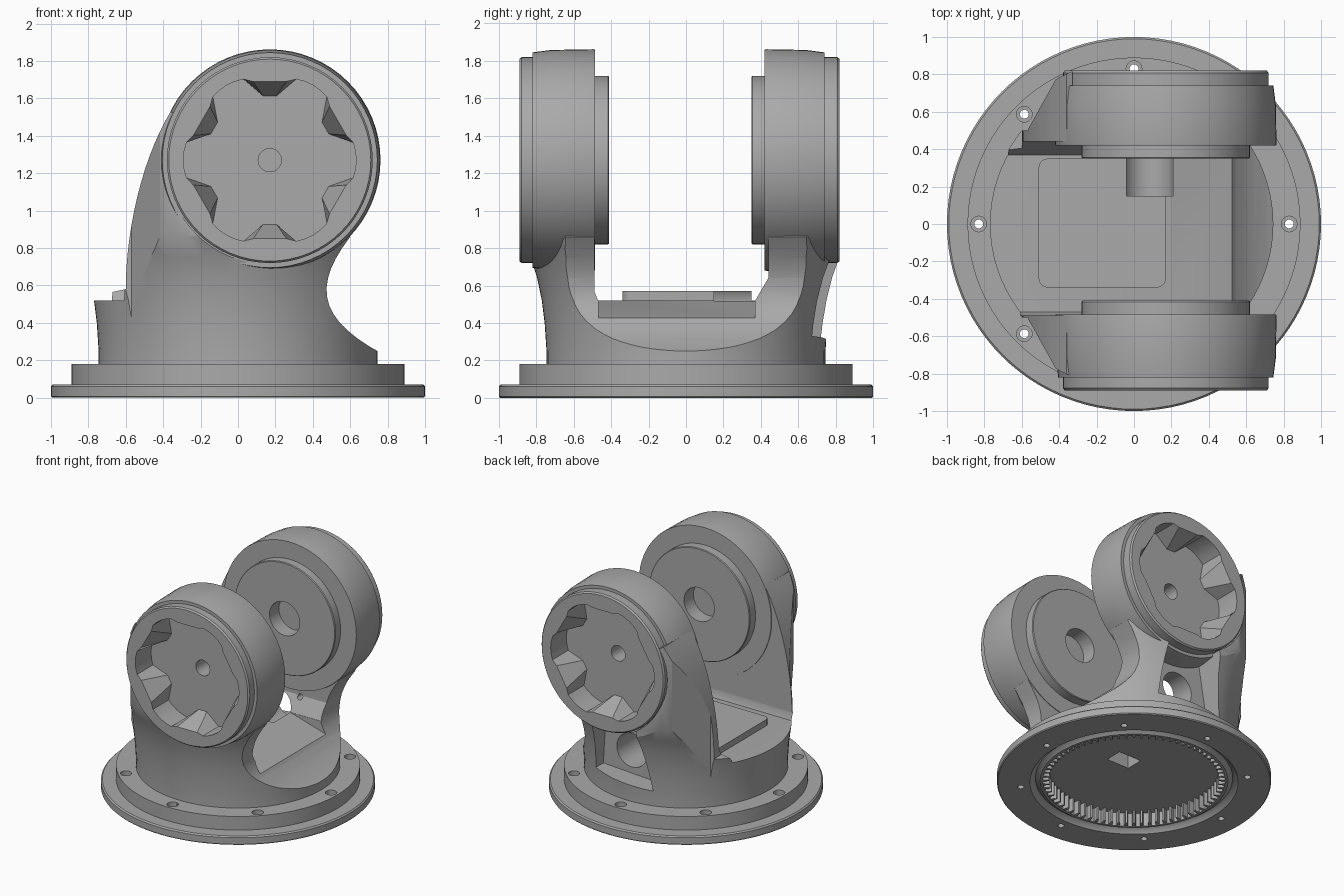
import bpy, bmesh, math
from mathutils import Matrix, Vector
from mathutils.geometry import interpolate_bezier

if "Cube" in bpy.data.objects:
    bpy.data.objects.remove(bpy.data.objects["Cube"])

grey = bpy.data.materials.new("matte grey")
grey.use_nodes = True
GREY = (0.4, 0.4, 0.4, 1)
grey.diffuse_color = GREY
grey.node_tree.nodes["Principled BSDF"].inputs["Base Color"].default_value = GREY

PIVOT_X, PIVOT_Z = 0.17, 1.27


def finish(name, bm):
    bmesh.ops.remove_doubles(bm, verts=bm.verts, dist=1e-5)
    bmesh.ops.recalc_face_normals(bm, faces=bm.faces)
    mesh = bpy.data.meshes.new(name)
    bm.to_mesh(mesh)
    bm.free()
    mesh.materials.append(grey)
    obj = bpy.data.objects.new(name, mesh)
    bpy.context.collection.objects.link(obj)
    return obj


def place(axis, u, v, w):
    return {"x": (w, u, v), "y": (u, w, v), "z": (u, v, w)}[axis]


def loft(name, axis, ring_a, a, ring_b, b):
    """Solid between two outlines at a and b along an axis."""
    bm = bmesh.new()
    va = [bm.verts.new(place(axis, u, v, a)) for u, v in ring_a]
    vb = [bm.verts.new(place(axis, u, v, b)) for u, v in ring_b]
    bm.faces.new(va)
    bm.faces.new(vb)
    n = len(va)
    for i in range(n):
        j = (i + 1) % n
        bm.faces.new((va[i], va[j], vb[j], vb[i]))
    return finish(name, bm)


def prism(name, axis, pts, a, b):
    return loft(name, axis, pts, a, pts, b)


def circle(u, v, r, n=32):
    return [(u + r * math.cos(math.tau * i / n), v + r * math.sin(math.tau * i / n))
            for i in range(n)]


def lathe(name, profile, steps, matrix=Matrix()):
    """Revolve (radius, height) points about z; both ends lie on the axis."""
    bm = bmesh.new()
    vs = [bm.verts.new((r, 0, z)) for r, z in profile]
    es = [bm.edges.new(pair) for pair in zip(vs, vs[1:])]
    bmesh.ops.spin(bm, geom=vs + es, axis=(0, 0, 1), cent=(0, 0, 0),
                   angle=math.tau, steps=steps)
    bm.transform(matrix)
    return finish(name, bm)


def boolean(obj, cutter, mode="DIFFERENCE", keep=False):
    cutter.hide_render = True
    mod = obj.modifiers.new("cut", "BOOLEAN")
    mod.operation, mod.object, mod.solver = mode, cutter, "EXACT"
    graph = bpy.context.evaluated_depsgraph_get()
    mesh = bpy.data.meshes.new_from_object(obj.evaluated_get(graph))
    obj.modifiers.clear()
    obj.data = mesh
    if not keep:
        bpy.data.objects.remove(cutter)


def curve(*pts):
    flat = [Vector((x, z)) for x, z in pts]
    return [(p.x, p.y) for p in interpolate_bezier(*flat, 14)]


# Base flange, hollow underneath
base = lathe("base_flange", [
    (0, .18), (.89, .18), (.89, .07), (.99, .07), (1, .06), (1, .007), (.993, 0),
    (.76, 0), (.74, .025), (.72, .035), (.70, .025), (.685, .01), (.665, .01),
    (.665, .12), (0, .12)], 96)
for i in range(8):
    a = math.tau * i / 8
    x, y = .83 * math.cos(a), .83 * math.sin(a)
    boolean(base, prism("screw_hole", "z", circle(x, y, .024, 16), -.1, .3))
    boolean(base, prism("screw_seat", "z", circle(x, y, .042, 20), .14, .3))

# Internal ring gear
bm = bmesh.new()
for i in range(72):
    turn = Matrix.Rotation(math.tau * i / 72, 4, "Z")
    tooth = bmesh.ops.create_cube(bm, size=1, matrix=turn @ Matrix.Translation((.645, 0, .068))
                                  @ Matrix.Diagonal((.05, .028, .11, 1)))["verts"]
    # Narrow the tip of each tooth
    for v in tooth:
        p = turn.inverted() @ v.co
        if p.x < .645:
            p.y *= .5
            v.co = turn @ p
ring_gear = finish("ring_gear", bm)

# Yoke body: flared column shaped by the side outline
yoke = lathe("yoke_body", [
    (0, .17), (.745, .17), (.745, .25), (.755, .4), (.77, .52), (.795, .64),
    (.83, .75), (.88, .86), (.88, 1.9), (0, 1.9)], 80)
outline = [(-.9, .1), (-.9, .53), (-.745, .55), (-.6, .58)]
outline += curve((-.6, .62), (-.59, .95), (-.5, 1.3), (-.36, 1.53))
outline += [(PIVOT_X, PIVOT_Z)]
outline += curve((.6, .86), (.4, .6), (.42, .42), (.78, .23))
outline += [(.9, .2), (.9, .1)]
boolean(yoke, prism("outline_cutter", "y", outline, -.87, .82), "INTERSECT")

# Slanted rear corners of both arms
for s in (-1, 1):
    wedge = [(-.57, s * .5), (-.37, s * .86), (-.37, s * 1.2), (-1.2, s * 1.2), (-1.2, s * .5)]
    boolean(yoke, prism("corner_cutter", "z", wedge, .3, 2))

# Gap between the arms, with a sloping floor toward the scooped side
gap = [(-.47, .52), (.37, .52), (.44, .64), (.44, 2), (-.49, 2), (-.49, .57)]
boolean(yoke, prism("gap_cutter", "x", gap, -1.2, 1.2))
slope = [(.2, .521), (.62, .40), (.62, .6), (.2, .6)]
boolean(yoke, prism("slope_cutter", "y", slope, -.468, .368))

# Seat for the drums
boolean(yoke, prism("drum_seat", "y", circle(PIVOT_X, PIVOT_Z, .557, 64), -1.1, 1.1))

# Recessed panel and cable opening in the back arm
panel = [(-.21, .3), (.33, .33), (.3, .84), (-.12, .84)]
boolean(yoke, prism("panel_cutter", "y", panel, .58, 1.1))
boolean(yoke, prism("panel_screw", "y", circle(.25, .63, .022, 16), .3, 1.1))

# Lid on the floor of the gap
bm = bmesh.new()
bmesh.ops.create_cube(bm, size=1, matrix=Matrix.Translation((-.17, .005, .535))
                      @ Matrix.Diagonal((.68, .69, .07, 1)))
corners = [e for e in bm.edges if abs(e.verts[0].co.z - e.verts[1].co.z) > .01]
bmesh.ops.bevel(bm, geom=corners, offset=.05, segments=5, affect="EDGES", profile=.5)
lid = finish("floor_lid", bm)

# Cable trough through floor, lid and back arm, and its bottom outlet
trough = prism("cable_trough", "y", circle(.075, .5, .135, 40), .15, 1.1)
boolean(yoke, trough, keep=True)
boolean(lid, trough)
outlet = prism("cable_outlet", "z", [(.03, -.03), (.23, -.03), (.23, .11), (.03, .11)], .05, .3)
boolean(base, outlet, keep=True)
boolean(yoke, outlet)


# Socket outline: six teeth between wide lobes
def socket_ring(tip_radius, tip_half):
    pts = []
    for k in range(6):
        mid = 90 + 60 * k
        for off, r in ((-18, .455), (-tip_half, tip_radius), (tip_half, tip_radius),
                       (18, .455), (24, .46), (30, .462), (36, .46)):
            a = math.radians(mid + off)
            pts.append((PIVOT_X + r * math.cos(a), PIVOT_Z + r * math.sin(a)))
    return pts


# Drums: boss toward the gap, socket on the outer cap
def drum(name, side, boss, inner, shoulder, outer):
    axis = Matrix.Translation((PIVOT_X, 0, PIVOT_Z)) @ Matrix.Rotation(-side * math.pi / 2, 4, "X")
    body = lathe(name, [
        (0, boss), (.445, boss), (.45, boss + .006), (.45, inner), (.59, inner),
        (.592, inner + .01), (.588, shoulder - .1), (.575, shoulder), (.55, shoulder),
        (.55, outer - .012), (.54, outer), (0, outer)], 64, axis)
    boolean(body, loft("socket", "y", socket_ring(.43, 12), side * (outer + .001),
                       socket_ring(.345, 6), side * (outer - .2)))
    boolean(body, prism("bore", "y", circle(PIVOT_X, PIVOT_Z, .062), side * .2, side * 1.1))
    boolean(body, prism("counterbore", "y", circle(PIVOT_X, PIVOT_Z, .135),
                        side * .2, side * (boss + .12)))
    return body


front_drum = drum("front_drum", -1, .41, .485, .82, .89)
back_drum = drum("back_drum", 1, .35, .42, .74, .82)

# Smooth shading with sharp edges kept
for obj in (base, ring_gear, yoke, lid, front_drum, back_drum):
    bpy.ops.object.select_all(action="DESELECT")
    obj.select_set(True)
    bpy.context.view_layer.objects.active = obj
    bpy.ops.object.shade_smooth_by_angle(angle=math.radians(25))
